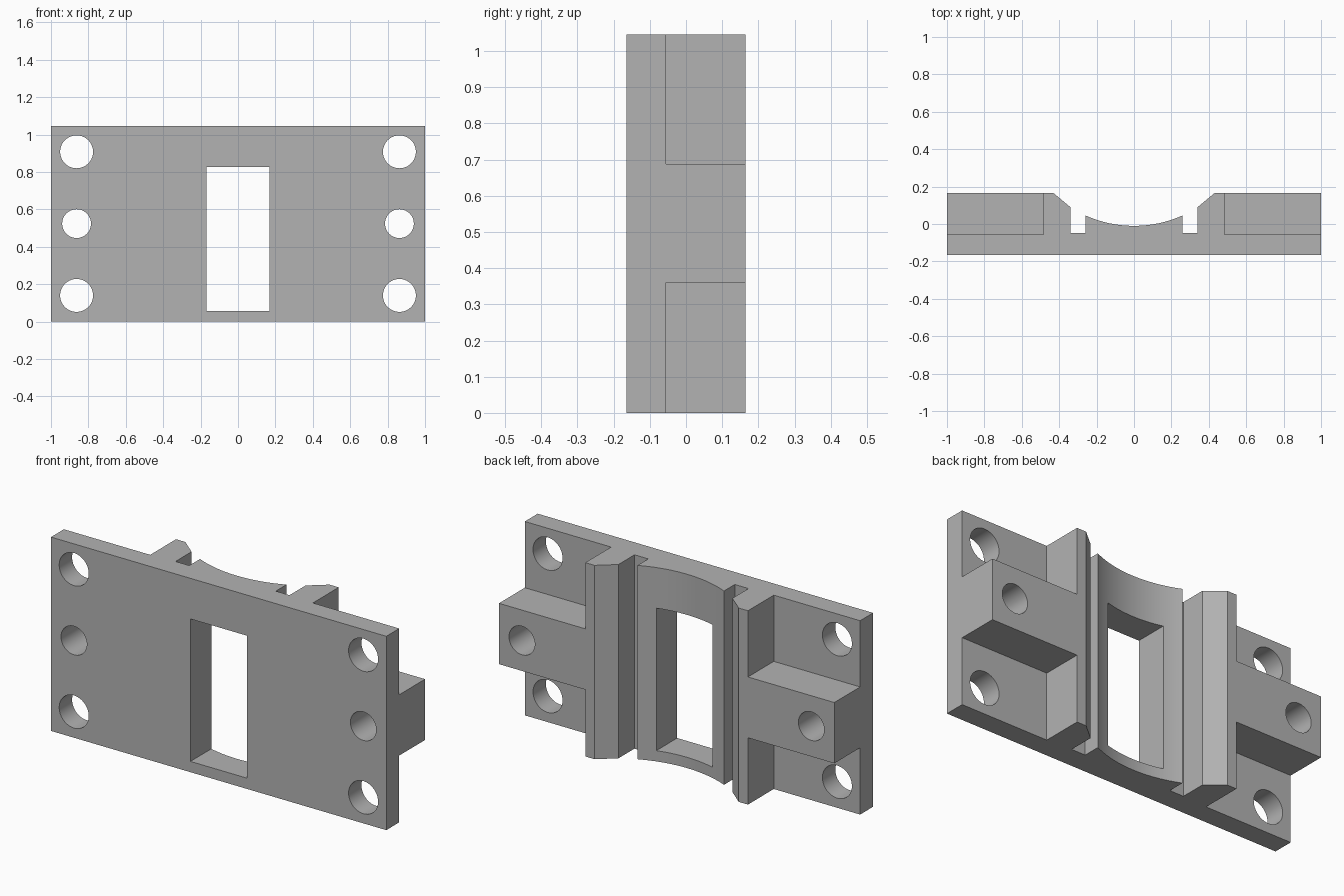
import bpy
import bmesh
import math
from mathutils import Matrix, Vector

HEIGHT = 1.045
FRONT, BACK = -0.165, 0.165
PLATE_BACK = -0.055

old = bpy.data.objects.get("Cube")
if old:
    bpy.data.objects.remove(old, do_unlink=True)

grey = bpy.data.materials.new("plain grey")
grey.use_nodes = True
colour = (0.45, 0.45, 0.45, 1)
grey.diffuse_color = colour
grey.node_tree.nodes["Principled BSDF"].inputs["Base Color"].default_value = colour


def make_object(name, bm):
    bmesh.ops.recalc_face_normals(bm, faces=bm.faces)
    mesh = bpy.data.meshes.new(name)
    bm.to_mesh(mesh)
    bm.free()
    mesh.materials.append(grey)
    obj = bpy.data.objects.new(name, mesh)
    bpy.context.collection.objects.link(obj)
    return obj


def box(name, low, high):
    low, high = Vector(low), Vector(high)
    bm = bmesh.new()
    place = Matrix.Translation((low + high) / 2) @ Matrix.Diagonal((*(high - low), 1))
    bmesh.ops.create_cube(bm, size=1, matrix=place)
    return make_object(name, bm)


def hole(name, x, z, radius):
    bm = bmesh.new()
    place = Matrix.Translation((x, 0, z)) @ Matrix.Rotation(math.pi / 2, 4, "X")
    bmesh.ops.create_cone(bm, cap_ends=True, segments=64, radius1=radius,
                          radius2=radius, depth=1, matrix=place)
    return make_object(name, bm)


def combine(target, tool, operation):
    mod = target.modifiers.new(tool.name, "BOOLEAN")
    mod.operation = operation
    mod.solver = "EXACT"
    mod.object = tool
    bpy.context.view_layer.objects.active = target
    bpy.ops.object.modifier_apply(modifier=mod.name)
    bpy.data.objects.remove(tool, do_unlink=True)


# Half section: plate, chamfered rail, groove, then the raised saddle
half = [(1, FRONT), (1, PLATE_BACK), (0.485, PLATE_BACK), (0.485, BACK),
        (0.43, BACK), (0.34, 0.09), (0.34, -0.047), (0.258, -0.047)]

# Concave saddle arc
edge_x, edge_y, low_y = 0.258, 0.045, -0.01
sag = edge_y - low_y
radius = (edge_x ** 2 + sag ** 2) / (2 * sag)
sweep = math.asin(edge_x / radius)
steps = 24
angles = [sweep * (1 - 2 * i / steps) for i in range(steps + 1)]
arc = [(radius * math.sin(a), low_y + radius * (1 - math.cos(a))) for a in angles]
section = half + arc + [(-x, y) for x, y in reversed(half)]

# Extrude the section to full height
bm = bmesh.new()
base = bm.faces.new([bm.verts.new((x, y, 0)) for x, y in section])
grown = bmesh.ops.extrude_face_region(bm, geom=[base], use_keep_orig=True)
bmesh.ops.translate(bm, vec=(0, 0, HEIGHT),
                    verts=[v for v in grown["geom"] if isinstance(v, bmesh.types.BMVert)])
bracket = make_object("mounting_bracket", bm)

# Side arms across the back of the plate
for side in (-1, 1):
    xs = sorted((side * 0.46, side))
    arm = box("side_arm", (xs[0], -0.1, 0.36), (xs[1], BACK, 0.688))
    combine(bracket, arm, "UNION")

# Central window
combine(bracket, box("window", (-0.168, -1, 0.058), (0.168, 1, 0.826)), "DIFFERENCE")

# Bolt holes, three on each side
for side in (-1, 1):
    for z, r in ((0.14, 0.088), (0.524, 0.077), (0.908, 0.088)):
        combine(bracket, hole("bolt_hole", side * 0.863, z, r), "DIFFERENCE")

# Smooth the curved walls, keep edges sharp
bpy.ops.object.select_all(action="DESELECT")
bracket.select_set(True)
bpy.context.view_layer.objects.active = bracket
bpy.ops.object.shade_smooth_by_angle(angle=math.radians(25))
